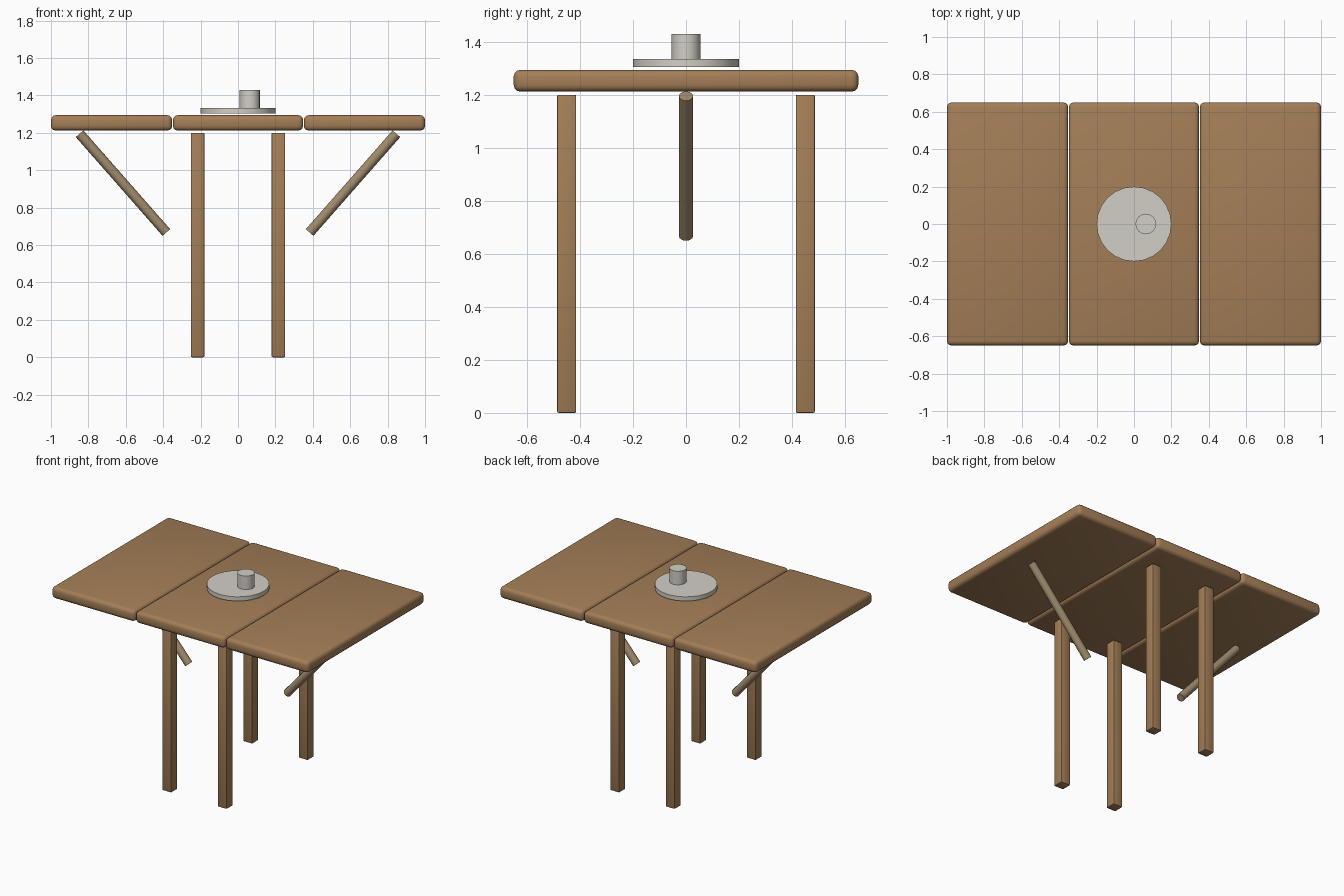
import bpy, math
from mathutils import Vector

if "Cube" in bpy.data.objects:
    bpy.data.objects.remove(bpy.data.objects["Cube"])


def material(name, color):
    m = bpy.data.materials.new(name)
    m.diffuse_color = (*color, 1)
    m.use_nodes = True
    m.node_tree.nodes["Principled BSDF"].inputs["Base Color"].default_value = m.diffuse_color
    return m


WOOD = material("wood", (0.37, 0.21, 0.095))
PALE_WOOD = material("pale_wood", (0.35, 0.26, 0.15))
CERAMIC = material("ceramic", (0.65, 0.62, 0.57))


def finish(name, mat):
    ob = bpy.context.object
    ob.name = name
    ob.data.materials.append(mat)
    return ob


def box(name, lo, hi, bevel, segments, mat):
    lo, hi = Vector(lo), Vector(hi)
    bpy.ops.mesh.primitive_cube_add(size=1, location=(lo + hi) / 2)
    ob = finish(name, mat)
    ob.scale = hi - lo
    bpy.ops.object.transform_apply(location=False, rotation=False, scale=True)
    mod = ob.modifiers.new("rounded_edges", 'BEVEL')
    mod.width, mod.segments = bevel, segments
    bpy.ops.object.modifier_apply(modifier=mod.name)
    bpy.ops.object.shade_smooth_by_angle(angle=math.radians(40))


def rod(name, start, end, radius, sides, mat):
    a, b = Vector(start), Vector(end)
    bpy.ops.mesh.primitive_cylinder_add(
        vertices=sides, radius=radius, depth=(b - a).length, location=(a + b) / 2,
        rotation=(b - a).to_track_quat('Z', 'Y').to_euler())
    finish(name, mat)
    bpy.ops.object.shade_smooth_by_angle(angle=math.radians(40))


# Centre board
box("table_centre", (-0.348, -0.65, 1.212), (0.348, 0.65, 1.294), 0.025, 3, WOOD)

for sx, side in ((-1, "left"), (1, "right")):
    # Folding leaf and its sloping brace
    x0, x1 = sorted((sx * 0.352, sx))
    box(f"{side}_leaf", (x0, -0.65, 1.212), (x1, 0.65, 1.294), 0.025, 3, WOOD)
    rod(f"{side}_brace", (sx * 0.383, 0, 0.667), (sx * 0.847, 0, 1.195), 0.027, 12, PALE_WOOD)
    # Legs
    for sy, end in ((-1, "front"), (1, "back")):
        x, y = sx * 0.216, sy * 0.45
        box(f"{end}_{side}_leg", (x - 0.036, y - 0.036, 0), (x + 0.036, y + 0.036, 1.2),
            0.006, 2, WOOD)

# Plate and cup
rod("plate", (0, 0, 1.304), (0, 0, 1.334), 0.2, 24, CERAMIC)
rod("cup", (0.063, 0, 1.334), (0.063, 0, 1.429), 0.055, 16, CERAMIC)
